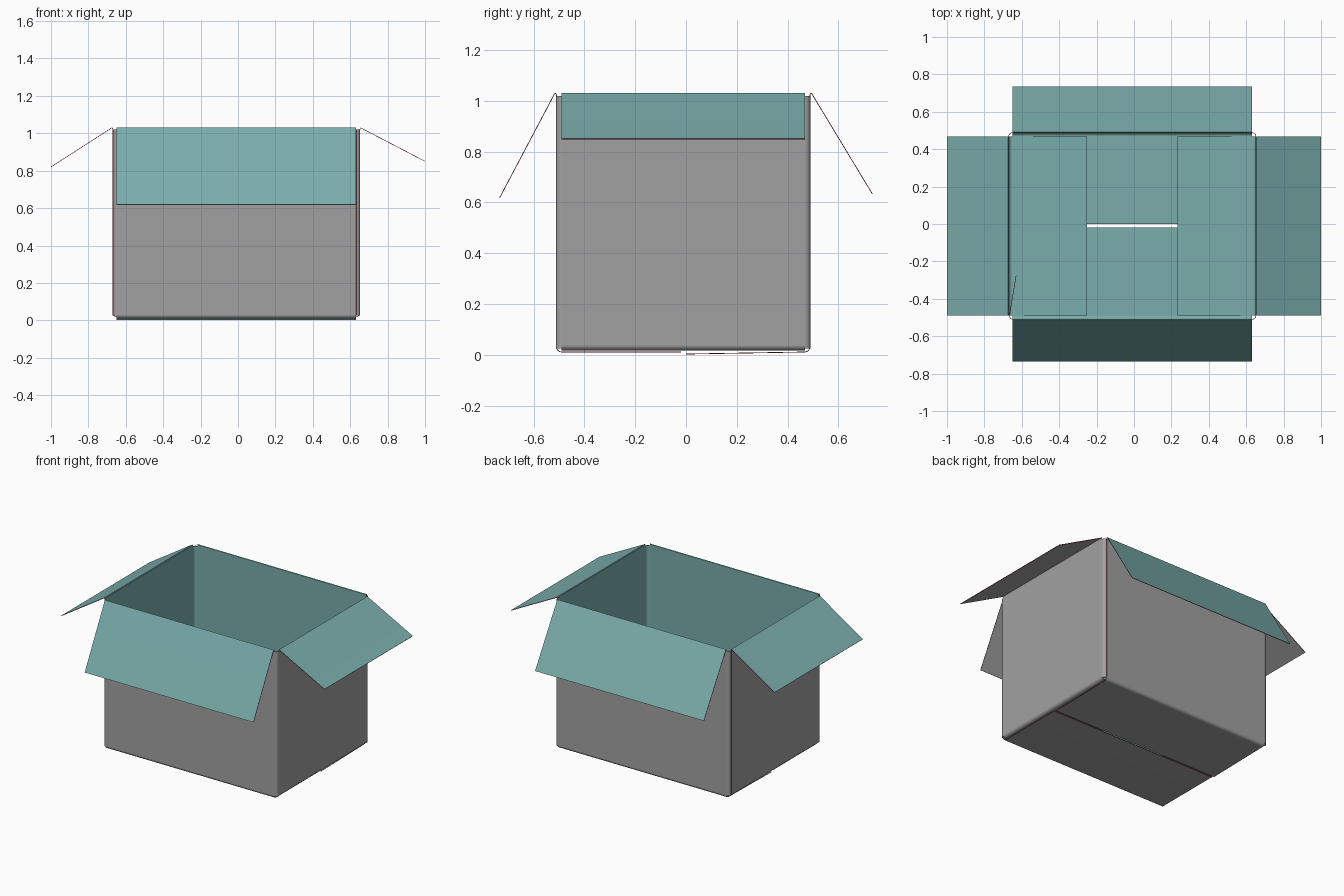
import bpy
from math import sin, cos, pi
from mathutils import Vector

if "Cube" in bpy.data.objects:
    bpy.data.objects.remove(bpy.data.objects["Cube"])

UP = Vector((0, 0, 1))
TOP = 1.02       # top of the walls, below the flap hinge
LOW = 0.025      # bottom of the corner folds
R = 0.02         # fold radius
CARD = 0.003     # card thickness


def material(name, colour):
    m = bpy.data.materials.new(name)
    m.diffuse_color = (*colour, 1)
    m.use_nodes = True
    m.node_tree.nodes["Principled BSDF"].inputs["Base Color"].default_value = m.diffuse_color
    return m


# Grey outside, teal inside, dark red cut edges
MATS = [material("outside", (0.36, 0.36, 0.36)),
        material("inside", (0.195, 0.42, 0.41)),
        material("cut_edge", (0.35, 0.03, 0.03))]


def make_sheet(name, a, b):
    """Thin card sheet from two matching rows of points."""
    n = len(a)
    faces = [(i, n + i, n + i + 1, i + 1) for i in range(n - 1)]
    me = bpy.data.meshes.new(name)
    me.from_pydata([tuple(p) for p in a + b], [], faces)
    for m in MATS:
        me.materials.append(m)
    ob = bpy.data.objects.new(name, me)
    bpy.context.collection.objects.link(ob)
    bpy.ops.object.select_all(action='DESELECT')
    ob.select_set(True)
    bpy.context.view_layer.objects.active = ob
    s = ob.modifiers.new("card", 'SOLIDIFY')
    s.thickness = CARD
    s.offset = 0
    s.material_offset = 1
    s.material_offset_rim = 2
    bpy.ops.object.modifier_apply(modifier=s.name)
    bpy.ops.object.shade_smooth_by_angle(angle=0.6)
    w = ob.modifiers.new("flat_faces", 'WEIGHTED_NORMAL')
    w.keep_sharp = True


def panel(name, out, wall, w0, w1, floor_end, floor_z, tip):
    """Bottom flap, fold, wall, hinge and open top flap in one strip."""
    out = Vector(out)
    side = UP.cross(out)
    path = [floor_end]
    for i in range(5):
        t = pi / 2 * i / 4
        path.append((wall - R + R * sin(t), floor_z + R - R * cos(t)))
    path += [(wall, TOP), (wall + 0.001, TOP + 0.007),
             (wall + 0.004, TOP + 0.010), (wall + 0.008, TOP + 0.007), tip]
    make_sheet(name, *[[out * d + UP * z + side * w for d, z in path]
                       for w in (w0, w1)])


# Four sides: the long flaps lie outside the short ones on the floor
panel("front_panel", (0, -1, 0), 0.51, -0.65, 0.632, (0.02, 0.011), 0.011, (0.734, 0.618))
panel("back_panel", (0, 1, 0), 0.488, -0.632, 0.65, (0.0, 0.003), 0.011, (0.734, 0.633))
panel("right_panel", (1, 0, 0), 0.652, -0.49, 0.468, (0.232, 0.02), 0.019, (1.0, 0.85))
panel("left_panel", (-1, 0, 0), 0.67, -0.468, 0.49, (0.25, 0.02), 0.019, (1.0, 0.82))


def corner(name, centre, start, tab=None):
    """Rounded upright fold, turning clockwise from the start angle."""
    cx, cy = centre
    arc = [(cx + R * cos(start - pi / 8 * i), cy + R * sin(start - pi / 8 * i))
           for i in range(5)]
    rows = [[Vector((x, y, z)) for x, y in arc] for z in (LOW, TOP)]
    if tab:                                   # tapered flap end
        rows[0].append(Vector((*tab, 0.19)))
        rows[1].append(Vector((*tab, 0.85)))
    make_sheet(name, *rows)


corner("front_right_corner", (0.632, -0.49), 0)
corner("back_right_corner", (0.632, 0.468), pi / 2)
corner("back_left_corner", (-0.65, 0.468), pi)

# Last corner carries the glue tab, which leans away inside the left wall
corner("glue_tab", (-0.646, -0.49), -pi / 2, (-0.63, -0.275))
